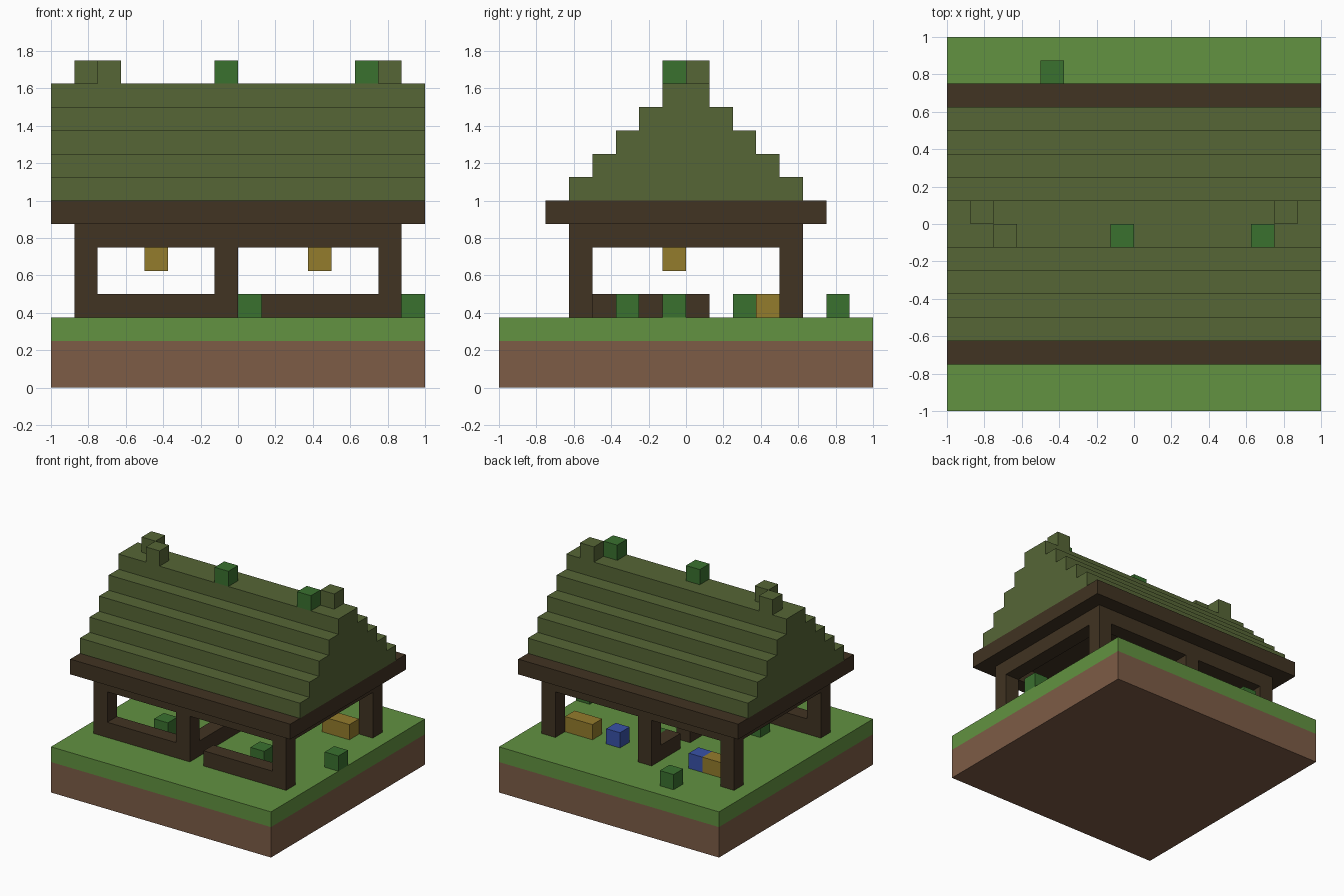
import bpy
import bmesh
from mathutils import Matrix, Vector

cube = bpy.data.objects.get("Cube")
if cube:
    bpy.data.objects.remove(cube, do_unlink=True)

U = 0.125  # edge of one block; all positions below are in blocks


def linear(c):
    c /= 255
    return c / 12.92 if c <= 0.04045 else ((c + 0.055) / 1.055) ** 2.4


def material(name, *rgb):
    mat = bpy.data.materials.new(name)
    mat.use_nodes = True
    color = [linear(c) for c in rgb] + [1]
    mat.diffuse_color = color
    mat.node_tree.nodes["Principled BSDF"].inputs["Base Color"].default_value = color
    return mat


dirt = material("dirt brown", 125, 92, 70)
grass = material("grass green", 98, 146, 65)
wood = material("dark wood", 65, 51, 34)
moss = material("mossy olive", 86, 102, 54)
leaf = material("leaf green", 58, 113, 47)
gold = material("golden yellow", 148, 124, 44)
blue = material("blue cloth", 56, 82, 168)


def finish(name, bm, mat):
    bmesh.ops.recalc_face_normals(bm, faces=bm.faces)
    mesh = bpy.data.meshes.new(name)
    bm.to_mesh(mesh)
    bm.free()
    mesh.materials.append(mat)
    obj = bpy.data.objects.new(name, mesh)
    bpy.context.collection.objects.link(obj)


def box(name, mat, x, y, z, w=1, d=1, h=1):
    """Box from its low corner and its size, in blocks."""
    bm = bmesh.new()
    size = Vector((w, d, h)) * U
    centre = Vector((x, y, z)) * U + size / 2
    bmesh.ops.create_cube(bm, size=1, matrix=Matrix.LocRotScale(centre, None, size))
    finish(name, bm, mat)


# Ground
box("dirt_base", dirt, -8, -8, 0, 16, 16, 2)
box("grass_layer", grass, -8, -8, 2, 16, 16, 1)

# Posts and the ring of beams on top of them
for side, y in (("front", -5), ("back", 4)):
    for place, x in (("right", -7), ("middle", -1), ("left", 6)):
        box(f"{side}_{place}_post", wood, x, y, 3, h=3)
    box(f"{side}_beam", wood, -7, y, 6, w=14)
for side, x in (("right", -7), ("left", 6)):
    box(f"{side}_beam", wood, x, -4, 6, d=8)

# Low walls, with door gaps
box("front_right_low_wall", wood, -6, -5, 3, w=5)
box("front_left_low_wall", wood, 1, -5, 3, w=5)
box("dividing_wall_front", wood, -1, -4, 3, d=5)
box("dividing_wall_back", wood, -1, 2, 3, d=2)

# Eaves slab and stepped roof
box("eaves_slab", wood, -8, -6, 7, 16, 12)
steps = []
for i in range(5):
    steps += [(5 - i, 8 + i), (5 - i, 9 + i)]
outline = steps + [(-y, z) for y, z in reversed(steps)]
bm = bmesh.new()
right_gable, left_gable = [[bm.verts.new((x * U, y * U, z * U)) for y, z in outline]
                           for x in (-8, 8)]
bm.faces.new(right_gable)
bm.faces.new(left_gable)
for i in range(len(outline)):
    bm.faces.new((right_gable[i - 1], right_gable[i], left_gable[i], left_gable[i - 1]))
finish("stepped_roof", bm, moss)

# Blocks on the ridge
for x, y in ((-7, 0), (-6, -1), (6, 0)):
    box("ridge_block", moss, x, y, 13)
for x in (-1, 5):
    box("ridge_plant", leaf, x, -1, 13)

# Plants on the ground
for x, y in ((-4, -3), (3, -3), (0, 2), (7, -1), (-4, 6)):
    box("ground_plant", leaf, x, y, 3)

# Lanterns and beds
for x in (-4, 3):
    box("hanging_lantern", gold, x, -1, 5)
box("left_bed", gold, 4, 3, 3, w=2)
box("left_pillow", blue, 2, 3, 3)
box("right_bed", gold, -6, 3, 3, w=2)
box("right_pillow", blue, -4, 3, 3)
